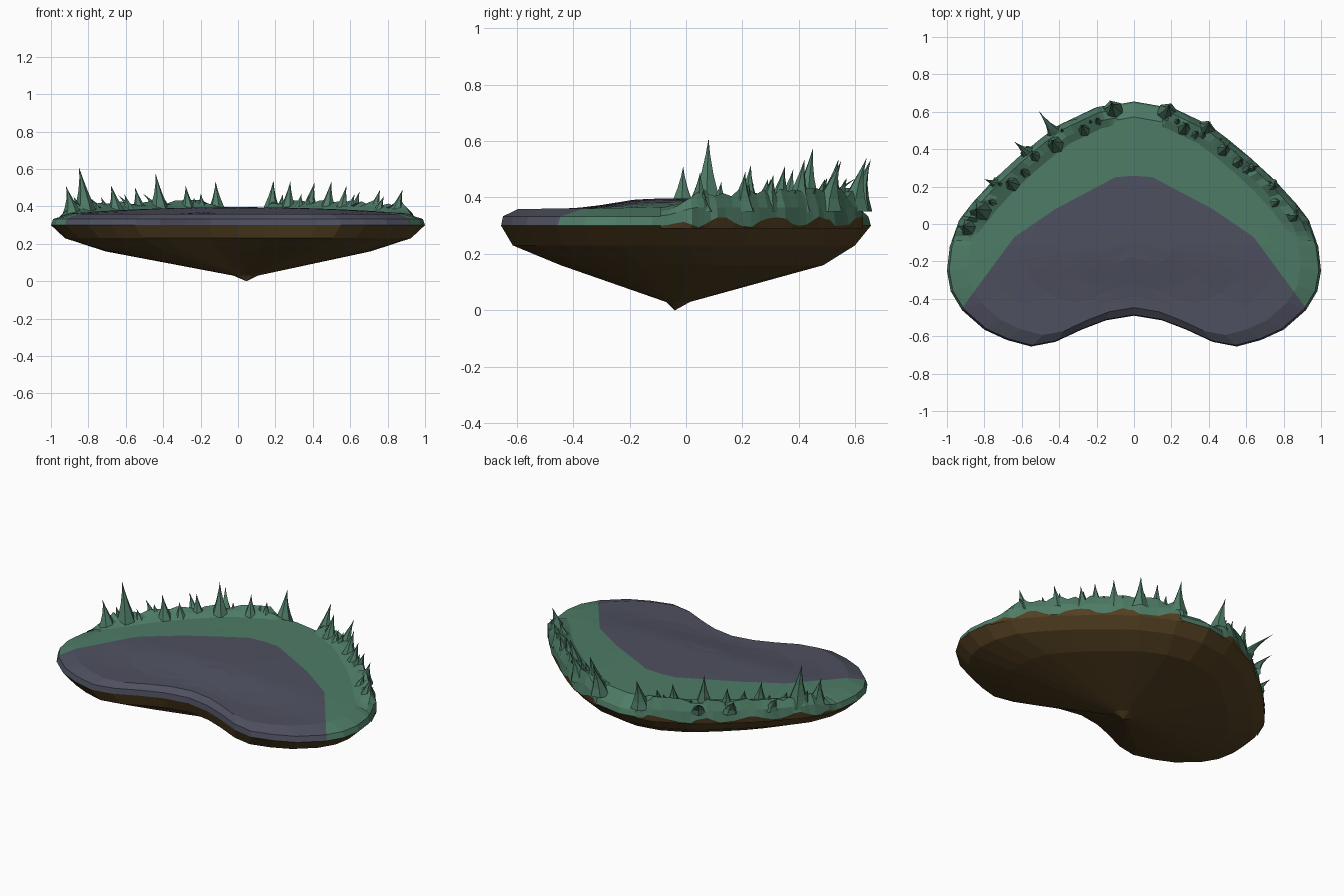
import bpy, bmesh, math, random
from mathutils import Vector

if "Cube" in bpy.data.objects:
    bpy.data.objects.remove(bpy.data.objects["Cube"])

random.seed(4)
CY = -0.1  # centre the rim is scaled about

def material(name, col):
    m = bpy.data.materials.new(name)
    m.diffuse_color = (*col, 1)
    m.use_nodes = True
    m.node_tree.nodes["Principled BSDF"].inputs["Base Color"].default_value = m.diffuse_color
    return m

GREY = material("slate grey", (0.076, 0.080, 0.115))
GREEN = material("moss green", (0.076, 0.200, 0.133))
BROWN = material("earth brown", (0.085, 0.050, 0.015))

# half of the kidney outline, front centre to back centre
HALF = [(0, -.49), (.15, -.515), (.28, -.565), (.42, -.63), (.55, -.655), (.68, -.62),
        (.80, -.565), (.92, -.46), (.98, -.36), (1, -.25), (.985, -.12), (.93, .02),
        (.86, .11), (.75, .23), (.62, .35), (.5, .45), (.4, .525), (.2, .62), (0, .655)]
RIM = HALF + [(-x, y) for x, y in HALF[-2:0:-1]]

def smooth(t):
    t = max(0, min(1, t))
    return t * t * (3 - 2 * t)

def ground(x, y):
    """Height of the gently domed top."""
    return 0.36 + 0.036 * smooth((y + .42) / .3) * max(0, 1 - (x / .95) ** 2)

def scaled(p, s):
    return p[0] * s, CY + (p[1] - CY) * s

def make(name, bm, mats, recalc=True):
    if recalc:
        bmesh.ops.recalc_face_normals(bm, faces=bm.faces)
    me = bpy.data.meshes.new(name)
    bm.to_mesh(me)
    bm.free()
    for m in mats:
        me.materials.append(m)
    ob = bpy.data.objects.new(name, me)
    bpy.context.collection.objects.link(ob)
    return ob

def bridge(bm, a, b, closed=True, mat=0):
    n = len(a)
    for i in range(n if closed else n - 1):
        j = (i + 1) % n
        bm.faces.new((a[i], a[j], b[j], b[i])).material_index = mat

def fan(bm, ring, tip):
    for i in range(len(ring)):
        bm.faces.new((ring[i], ring[(i + 1) % len(ring)], tip))

# --- rocky underside, tapering to a point
bm = bmesh.new()
rings = []
for s, z, dx, dy in [(1, .30, 0, 0), (.925, .23, 0, 0), (.71, .16, 0, .05), (.065, .03, .04, .065)]:
    rings.append([bm.verts.new((scaled(p, s)[0] + dx, scaled(p, s)[1] + dy, z)) for p in RIM])
for a, b in zip(rings, rings[1:]):
    bridge(bm, a, b)
fan(bm, rings[-1], bm.verts.new((.045, -.04, 0)))
make("earth_underside", bm, [BROWN])

# --- top with bevelled rim
bm = bmesh.new()
rings = []
for s, z in [(1, .30), (.988, .333), (.89, None), (.74, None), (.58, None), (.4, None), (.2, None)]:
    ring = []
    for p in RIM:
        x, y = scaled(p, s)
        ring.append(bm.verts.new((x, y, z if z else ground(x, y))))
    rings.append(ring)
for a, b in zip(rings, rings[1:]):
    bridge(bm, a, b)
fan(bm, rings[-1], bm.verts.new((0, CY, ground(0, CY))))
# cut along the paving / grass border, then colour by side
EDGE = [(0, .258), (.1, .25), (.42, .08), (.64, -.07), (.92, -.45)]
planes = []
for (x0, y0), (x1, y1) in zip(EDGE, EDGE[1:]):
    for sx in (1, -1):
        planes.append((Vector((sx * x0, y0, 0)), Vector((sx * (y0 - y1), x1 - x0, 0)).normalized()))
for co, no in planes:
    bmesh.ops.bisect_plane(bm, geom=bm.verts[:] + bm.edges[:] + bm.faces[:], dist=1e-5,
                           plane_co=co, plane_no=no)
for f in bm.faces:
    c = f.calc_center_median()
    f.material_index = int(any((c - co).dot(no) > 0 for co, no in planes))
make("island_top", bm, [GREY, GREEN])

# --- hedge banks along the back rim, left and right of a gap
def bank(name, sx, end):
    path = [(.975, -.09)] + HALF[11:-1] + [end]
    pts = []
    for a, b in zip(path, path[1:]):
        for k in range(4):
            t = k / 4
            pts.append((sx * (a[0] + (b[0] - a[0]) * t), a[1] + (b[1] - a[1]) * t))
    pts.append((sx * end[0], end[1]))
    n = len(pts)
    bm = bmesh.new()
    rows = [[] for _ in range(6)]
    for i, p in enumerate(pts):
        t = smooth(min(i / 5, (n - 1 - i) / 3))      # fade out at both ends
        wave = .314 + .016 * math.sin(i * .95) + random.uniform(-.005, .005)
        crest = .415 + random.uniform(-.02, .02)
        section = [(1.0, .29), (1 + .006 * t, .30 + (wave - .30) * t),
                   (1 + random.uniform(-.012, .004), .335 + .03 * t),
                   (.965, .35 + (crest - .35) * t)]
        for row, (s, z) in zip(rows, section):
            row.append(bm.verts.new((*scaled(p, s), z)))
        for row, s, lift in ((rows[4], .905, .02 * t), (rows[5], .83, -.008)):
            x, y = scaled(p, s)
            row.append(bm.verts.new((x, y, ground(x, y) + lift)))
    for k in range(5):
        bridge(bm, rows[k], rows[k + 1], False, 1 if k == 0 else 0)
    make(name, bm, [GREEN, BROWN])
    return pts

left = bank("hedge_bank_left", -1, (.1, .638))
right = bank("hedge_bank_right", 1, (.17, .627))

# --- pointed tufts: flared cones leaning to their tips
TIPS = [(-.92, -.01, .51), (-.85, .08, .61), (-.80, .24, .45), (-.68, .23, .515), (-.64, .44, .46),
        (-.55, .38, .50), (-.51, .605, .47), (-.44, .45, .575), (-.28, .53, .51), (-.2, .57, .47),
        (-.12, .655, .535), (.19, .64, .54), (.28, .54, .535), (.41, .55, .53), (.5, .42, .535),
        (.58, .35, .51), (.65, .31, .48), (.76, .21, .49), (.88, .05, .49), (.34, .5, .47)]
for p in left[6:-3:3] + right[6:-3:3]:
    x, y = scaled(p, random.uniform(.93, .99))
    TIPS.append((x, y, random.uniform(.42, .475)))

bm = bmesh.new()
for x, y, z in TIPS:
    # base stays on the bank even when the tip hangs outside the rim
    ang = math.atan2(y - CY, x)
    near = min(RIM, key=lambda p: abs(math.atan2(p[1] - CY, p[0]) - ang))
    rim_r = math.hypot(near[0], near[1] - CY)
    r = min(math.hypot(x, y - CY), rim_r) - .035
    bx, by = r * math.cos(ang), CY + r * math.sin(ang)
    rad = .045 + .12 * (z - .42)
    spin = random.random() * 6
    rings = []
    for t, w in [(0, 1), (.25, .68), (.52, .36), (.78, .13)]:
        cx, cy, cz = bx + (x - bx) * t ** 1.5, by + (y - by) * t ** 1.5, .35 + (z - .35) * t
        rings.append([bm.verts.new((cx + rad * w * math.cos(spin + k * math.tau / 6),
                                    cy + rad * w * math.sin(spin + k * math.tau / 6), cz))
                      for k in range(6)])
    for a, b in zip(rings, rings[1:]):
        bridge(bm, a, b)
    fan(bm, rings[-1], bm.verts.new((x, y, z)))
make("grass_spikes", bm, [GREEN])
